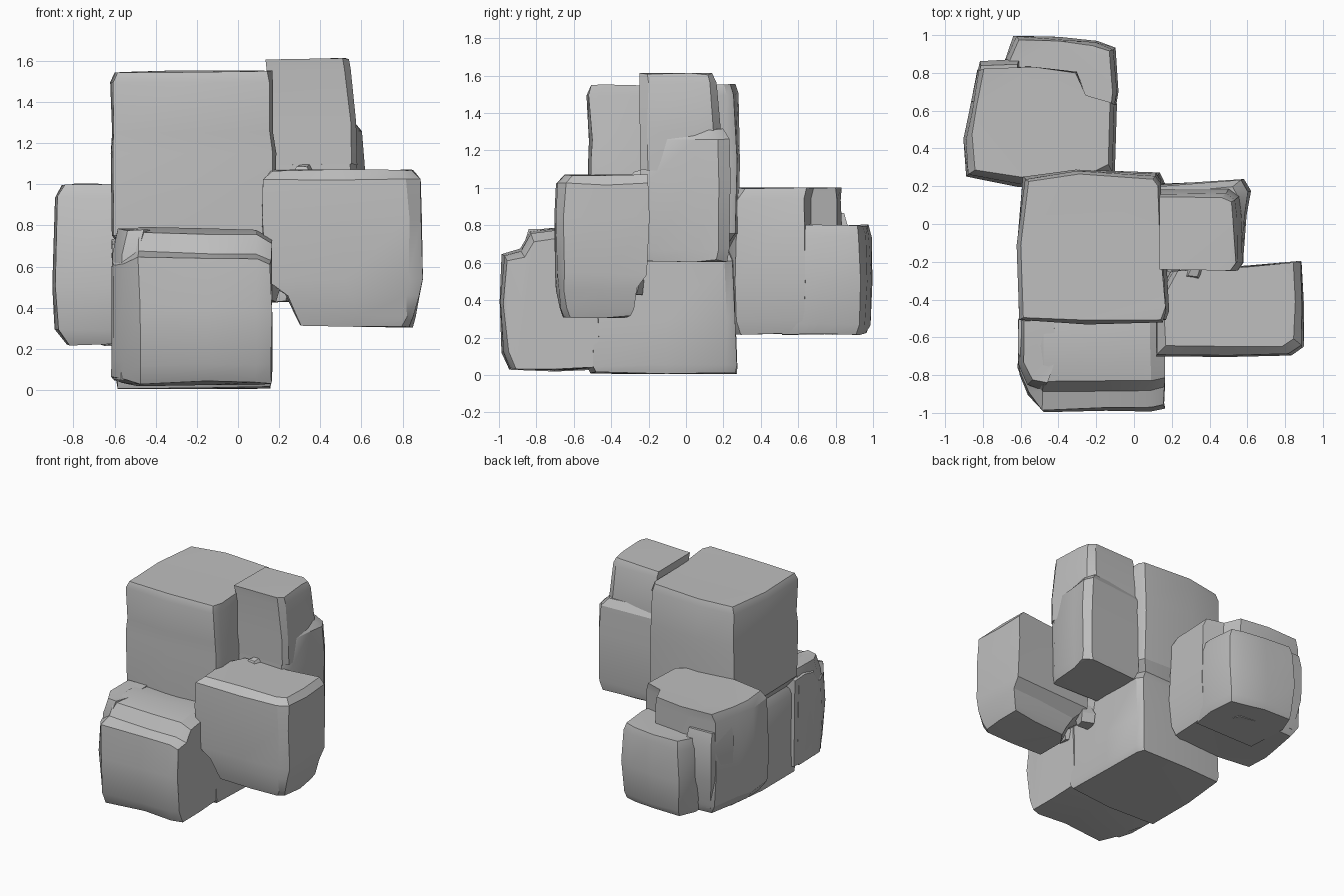
import bpy, bmesh, math, random
from mathutils import Vector

cube = bpy.data.objects.get("Cube")
if cube:
    bpy.data.objects.remove(cube, do_unlink=True)

random.seed(7)

stone = bpy.data.materials.new("grey_stone")
stone.use_nodes = True
GREY = (0.52, 0.52, 0.52, 1)
stone.diffuse_color = GREY
bsdf = stone.node_tree.nodes["Principled BSDF"]
bsdf.inputs["Base Color"].default_value = GREY
bsdf.inputs["Roughness"].default_value = 0.9


def rock(name, axis, profile, rings, rough=0.007):
    """Loft a profile along an axis.
    Each ring is (position, scale, shift_a, shift_b) and may end with its own b scale."""
    place = {"x": lambda a, b, c: (c, a, b),
             "z": lambda a, b, c: (a, b, c)}[axis]
    mid_a = (min(p[0] for p in profile) + max(p[0] for p in profile)) / 2
    mid_b = (min(p[1] for p in profile) + max(p[1] for p in profile)) / 2
    bm = bmesh.new()
    loops = []
    for pos, s, da, db, *own in rings:
        t = own[0] if own else s
        loops.append([bm.verts.new(place(mid_a + (a - mid_a) * s + da,
                                         mid_b + (b - mid_b) * t + db, pos))
                      for a, b in profile])
    n = len(profile)
    for low, high in zip(loops, loops[1:]):
        for i in range(n):
            j = (i + 1) % n
            bm.faces.new((low[i], low[j], high[j], high[i]))
    bm.faces.new(loops[0])
    bm.faces.new(loops[-1])
    bmesh.ops.triangulate(bm, faces=[f for f in bm.faces if len(f.verts) > 4])
    # gentle chipped unevenness
    for v in bm.verts:
        v.co += Vector([random.uniform(-rough, rough) for _ in range(3)])
        v.co.z = max(v.co.z, 0)
    bmesh.ops.recalc_face_normals(bm, faces=bm.faces)
    mesh = bpy.data.meshes.new(name)
    bm.to_mesh(mesh)
    bm.free()
    mesh.materials.append(stone)
    obj = bpy.data.objects.new(name, mesh)
    bpy.context.collection.objects.link(obj)
    bpy.ops.object.select_all(action="DESELECT")
    obj.select_set(True)
    bpy.context.view_layer.objects.active = obj
    bpy.ops.object.shade_smooth_by_angle(angle=math.radians(28))


# Large upper boulder, undercut at the seam
rock("upper_boulder", "z",
     [(-.61, -.5), (-.25, -.52), (.16, -.51), (.18, -.45), (.16, -.1), (.14, .23),
      (.12, .27), (-.3, .29), (-.58, .25), (-.62, -.1)],
     [(.67, .84, 0, 0), (.75, .99, 0, 0), (1.15, 1.01, 0, 0),
      (1.25, .99, 0, 0), (1.5, .99, 0, -.01), (1.55, .95, 0, -.01)])

# Base boulder underneath
rock("base_boulder", "z",
     [(-.59, -.5), (-.2, -.53), (.16, -.5), (.17, -.1), (.16, .22), (.13, .27),
      (-.25, .28), (-.57, .25), (-.6, -.1)],
     [(.01, .97, 0, 0), (.05, 1, 0, 0), (.3, .98, 0, 0),
      (.61, .97, 0, -.01), (.69, .84, 0, 0)])

# Tall block beside the upper boulder: broad lower part, slimmer top
rock("tall_side_block", "z",
     [(.13, -.23), (.55, -.24), (.58, -.18), (.6, .05), (.62, .17), (.58, .24), (.14, .21)],
     [(.61, .93, 0, 0), (.67, .99, 0, 0), (1.05, 1.01, 0, 0),
      (1.26, .96, -.01, 0), (1.31, .88, -.03, -.02)])
rock("tall_side_top", "z",
     [(.14, -.23), (.54, -.24), (.57, -.2), (.56, .05), (.55, .15), (.5, .18), (.14, .18)],
     [(1.1, 1.02, .01, 0), (1.3, 1.01, 0, 0), (1.56, .97, -.01, -.01), (1.61, .92, -.02, -.02)])

# Overhanging block at the front, undercut below and behind
rock("overhang_block", "z",
     [(.12, -.69), (.5, -.7), (.83, -.69), (.89, -.65), (.9, -.42), (.89, -.2),
      (.6, -.22), (.2, -.25), (.11, -.4)],
     [(.31, .68, .07, -.03, .72), (.36, .74, .07, -.03, .79), (.46, .83, .05, -.03, .85),
      (.54, .98, .01, 0, .98), (.84, 1, 0, 0, 1.02), (1.02, .98, 0, 0), (1.07, .88, 0, .02)])

# Low boulder at the front, with a stepped top
rock("front_boulder", "x",
     [(-.45, .03), (-.7, .02), (-.94, .03), (-.98, .12), (-1.0, .4), (-.98, .64),
      (-.89, .67), (-.83, .76), (-.65, .79), (-.48, .78)],
     [(-.61, .62, .1, -.01, .88), (-.56, .82, .05, -.01, .92), (-.48, 1, 0, 0), (-.15, .98, 0, 0),
      (.09, .98, 0, 0), (.16, .93, .01, -.02)])
rock("front_shoulder", "z",
     [(-.61, -.5), (-.61, -.75), (-.57, -.85), (-.48, -.88), (-.42, -.75), (-.44, -.5)],
     [(.05, .9, 0, 0), (.2, 1, 0, 0), (.66, 1, 0, 0), (.78, .88, .02, .01)])

# Boulder at the back, with a lower ledge behind it
rock("rear_boulder", "z",
     [(-.88, .25), (-.6, .2), (-.2, .23), (-.11, .27), (-.1, .64), (-.25, .67),
      (-.3, .81), (-.55, .84), (-.83, .82), (-.87, .6), (-.9, .45)],
     [(.22, .88, .02, 0, .9), (.29, .98, 0, 0), (.5, 1.01, 0, 0),
      (.94, .98, 0, 0), (1.0, .92, .01, .02)])
rock("rear_ledge", "z",
     [(-.66, .5), (-.12, .5), (-.09, .7), (-.11, .93), (-.2, .96), (-.4, .985), (-.63, .99),
      (-.69, .85)],
     [(.22, .92, 0, -.01), (.27, .98, 0, 0), (.5, 1.02, 0, 0), (.74, .99, 0, 0), (.8, .94, 0, 0)])
rock("rear_corner", "z",
     [(-.86, .65), (-.6, .65), (-.6, .87), (-.82, .86)],
     [(.27, .8, .03, -.02), (.5, 1, 0, 0), (.76, 1, 0, 0), (.86, .9, 0, -.01)])

# Small shards wedged in the gaps
for i, (x, y, z, r) in enumerate([(.32, -.25, 1.03, .06), (.15, -.3, .62, .07),
                                  (.2, -.29, .5, .07), (.13, -.55, .5, .07)]):
    rock("shard_%d" % i, "z",
         [(x - r, y - r * .6), (x + r * .6, y - r), (x + r, y + r * .5), (x - r * .5, y + r)],
         [(z - r, .8, 0, 0), (z, 1, 0, 0), (z + r, .5, 0, 0)])
